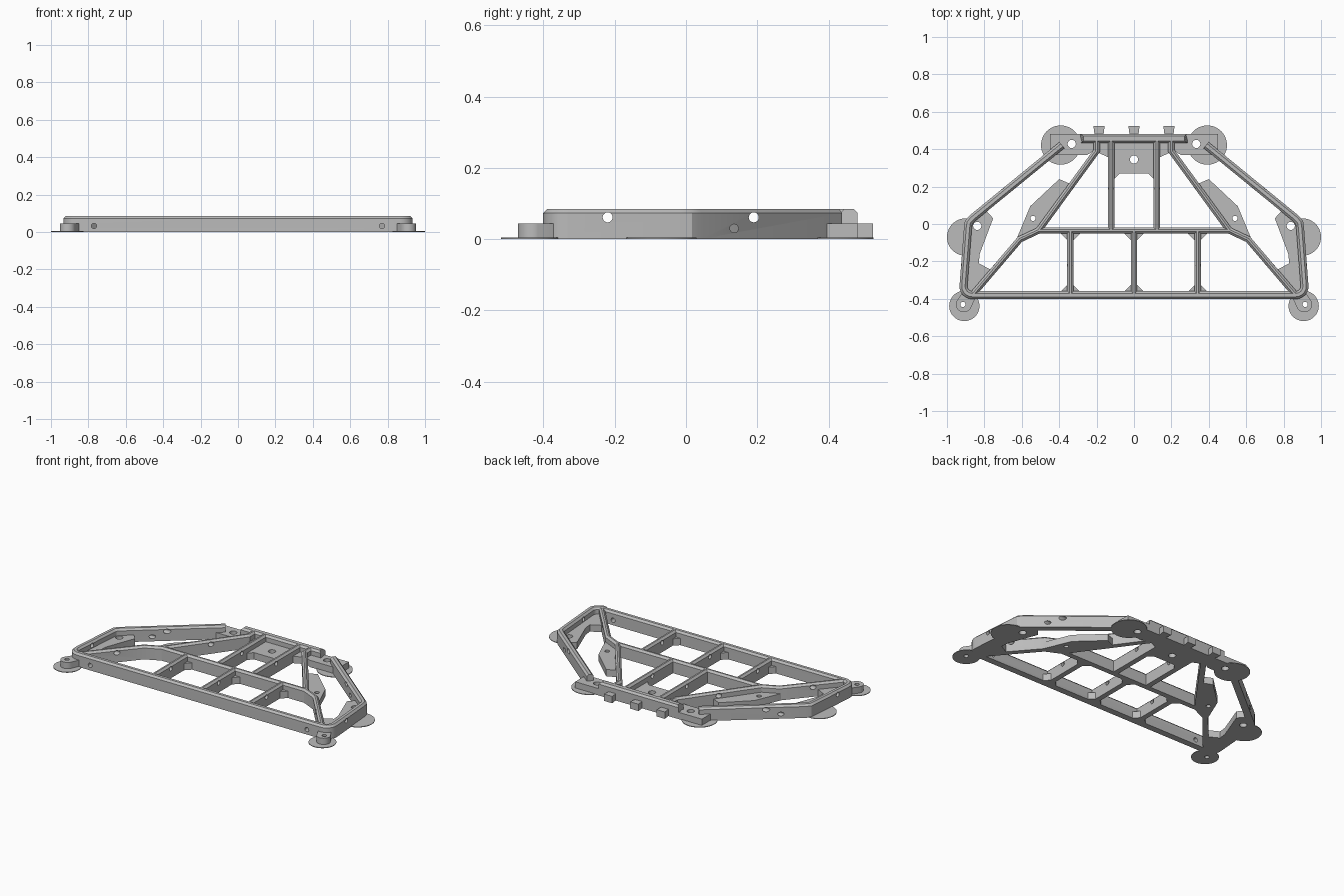
import bpy, bmesh, math
from mathutils import Vector, Matrix

if "Cube" in bpy.data.objects:
    bpy.data.objects.remove(bpy.data.objects["Cube"])

grey = bpy.data.materials.new("light grey")
grey.use_nodes = True
grey.diffuse_color = (0.5, 0.5, 0.5, 1)
grey.node_tree.nodes["Principled BSDF"].inputs["Base Color"].default_value = (0.5, 0.5, 0.5, 1)

TOP, LOW, PAD = 0.085, 0.044, 0.004
parts = []


def finish(name, bm, keep=True):
    bmesh.ops.recalc_face_normals(bm, faces=bm.faces)
    mesh = bpy.data.meshes.new(name)
    bm.to_mesh(mesh)
    bm.free()
    mesh.materials.append(grey)
    obj = bpy.data.objects.new(name, mesh)
    bpy.context.scene.collection.objects.link(obj)
    if keep:
        parts.append(obj)
    return obj


def flip(points):
    return [(-x, y) for x, y in points]


def arc(cx, cy, r, start, end, steps):
    angles = [math.radians(start + (end - start) * i / steps) for i in range(steps + 1)]
    return [(cx + r * math.cos(a), cy + r * math.sin(a)) for a in angles]


def plate(name, points, height=LOW):
    """Flat plate from an outline."""
    bm = bmesh.new()
    base = bm.faces.new([bm.verts.new((x, y, 0)) for x, y in points])
    out = bmesh.ops.extrude_face_region(bm, geom=[base])
    bmesh.ops.translate(bm, vec=(0, 0, height),
                        verts=[v for v in out["geom"] if isinstance(v, bmesh.types.BMVert)])
    return finish(name, bm)


def rail(name, path, width, chamfer=0.012):
    """Chamfered wall swept along a mitred path."""
    pts = [Vector(p) for p in path]
    w = width / 2
    section = [(-w, 0), (-w, TOP - chamfer), (chamfer - w, TOP),
               (w - chamfer, TOP), (w, TOP - chamfer), (w, 0)]
    bm = bmesh.new()
    rings = []
    for i, p in enumerate(pts):
        before = (p - pts[i - 1]).normalized() if i else None
        after = (pts[i + 1] - p).normalized() if i < len(pts) - 1 else None
        a, b = before or after, after or before
        na, nb = Vector((-a.y, a.x)), Vector((-b.y, b.x))
        side = (na + nb).normalized()
        side /= max(side.dot(na), 0.3)
        rings.append([bm.verts.new((*(p + side * s), z)) for s, z in section])
    n = len(section)
    for r, s in zip(rings, rings[1:]):
        for k in range(n):
            bm.faces.new((r[k], r[(k + 1) % n], s[(k + 1) % n], s[k]))
    bm.faces.new(rings[0])
    bm.faces.new(rings[-1][::-1])
    return finish(name, bm)


def both(make, name, points, *args):
    make("left_" + name, points, *args)
    make("right_" + name, flip(points), *args)


# Outer frame with rounded front corners
half = [(0.385, 0.422), (0.865, 0.03), (0.884, 0.008), (0.888, -0.02)]
half += arc(0.865, -0.333, 0.047, 5, -90, 6)
rail("outer_frame", half + flip(half)[::-1], 0.042)

# Back bar with sloping ends
bar = rail("back_bar", [(-0.285, 0.457), (0.285, 0.457)], 0.05)
for v in bar.data.vertices:
    if v.co.z > TOP - 0.005:
        v.co.x *= 0.95

# Inner ribs
middle = [(0.86, -0.375), (0.61, -0.082), (0.51, -0.035)]
rail("middle_rib", middle + flip(middle)[::-1], 0.034)
both(rail, "diagonal_rib", [(0.2, 0.45), (0.2, 0.39), (0.51, -0.035)], 0.034)
both(rail, "back_rib", [(0.122, 0.45), (0.122, -0.035)], 0.034)
for name, x in (("left", 0.34), ("centre", 0), ("right", -0.34)):
    rail(name + "_front_rib", [(x, -0.38), (x, -0.035)], 0.034)
    # Corner webs beside each front rib
    for side, s in (("left", 1), ("right", -1)):
        for end, y, d in (("front", -0.365, 1), ("back", -0.048, -1)):
            plate(f"{name}_{side}_{end}_web",
                  [(x, y), (x + 0.055 * s, y), (x + 0.012 * s, y + 0.043 * d), (x, y + 0.043 * d)])

# Low mounting plates
both(plate, "back_plate", [(0.45, 0.482), (0.2, 0.482), (0.2, 0.40), (0.25, 0.37),
                           (0.45, 0.37)])
plate("rear_edge_plate", [(-0.28, 0.482), (0.28, 0.482), (0.28, 0.43), (-0.28, 0.43)])
plate("centre_plate", [(-0.115, 0.45), (0.115, 0.45), (0.115, 0.24), (0.105, 0.24),
                       (0.075, 0.27), (-0.075, 0.27), (-0.105, 0.24), (-0.115, 0.24)])
both(plate, "rib_end_web", [(0.2, 0.45), (0.122, 0.45), (0.122, 0.35), (0.2, 0.385)])
both(plate, "diagonal_plate", [(0.63, -0.085), (0.555, 0.095), (0.40, 0.24), (0.33, 0.21),
                               (0.51, -0.035)])
both(plate, "side_plate", [(0.87, 0.025), (0.80, 0.083), (0.753, 0.03), (0.825, -0.16),
                           (0.83, -0.21), (0.765, -0.245), (0.85, -0.37), (0.89, -0.36),
                           (0.895, -0.2)])
both(plate, "corner_lug", [(0.90, -0.34), (0.84, -0.38)] + arc(0.91, -0.43, 0.042, -160, 20, 14))

# Rear tabs, wider at the outer edge
for name, x in (("left", 0.187), ("centre", 0), ("right", -0.187)):
    plate(name + "_rear_tab", [(x - 0.023, 0.47), (x + 0.023, 0.47),
                               (x + 0.03, 0.525), (x - 0.03, 0.525)])

# Thin round pads under the corners
for name, x, y, r in (("back", 0.392, 0.422, 0.105), ("side", 0.9, -0.07, 0.1),
                      ("front", 0.907, -0.438, 0.081)):
    both(plate, name + "_pad", arc(x, y, r, 0, 352.5, 47), PAD)

# Screw holes, cut through every part they meet
bm = bmesh.new()


def hole(centre, axis, radius, length):
    turn = Vector((0, 0, 1)).rotation_difference(Vector(axis)).to_matrix().to_4x4()
    bmesh.ops.create_cone(bm, cap_ends=True, segments=20, radius1=radius, radius2=radius,
                          depth=length, matrix=Matrix.Translation(centre) @ turn)


for s in (1, -1):
    for x, y, r in ((0.333, 0.428, 0.022), (0.838, -0.01, 0.022),
                    (0.54, 0.03, 0.014), (0.915, -0.43, 0.014)):
        hole((x * s, y, 0), (0, 0, 1), r, 0.3)
    hole((0.77 * s, -0.38, 0.032), (0, 1, 0), 0.014, 0.1)
    hole((0.715 * s, 0.135, 0.03), (1, 0, 0), 0.012, 0.2)
hole((0, 0.345, 0), (0, 0, 1), 0.022, 0.3)
for y in (-0.22, 0.19):
    hole((0, y, 0.061), (1, 0, 0), 0.014, 2.2)
cutter = finish("hole_cutter", bm, False)
cutter.hide_render = True

for obj in parts:
    bpy.ops.object.select_all(action="DESELECT")
    obj.select_set(True)
    bpy.context.view_layer.objects.active = obj
    mod = obj.modifiers.new("holes", "BOOLEAN")
    mod.operation = "DIFFERENCE"
    mod.solver = "EXACT"
    mod.object = cutter
    bpy.ops.object.modifier_apply(modifier=mod.name)
    bpy.ops.object.shade_smooth_by_angle(angle=math.radians(25))
bpy.data.objects.remove(cutter)
